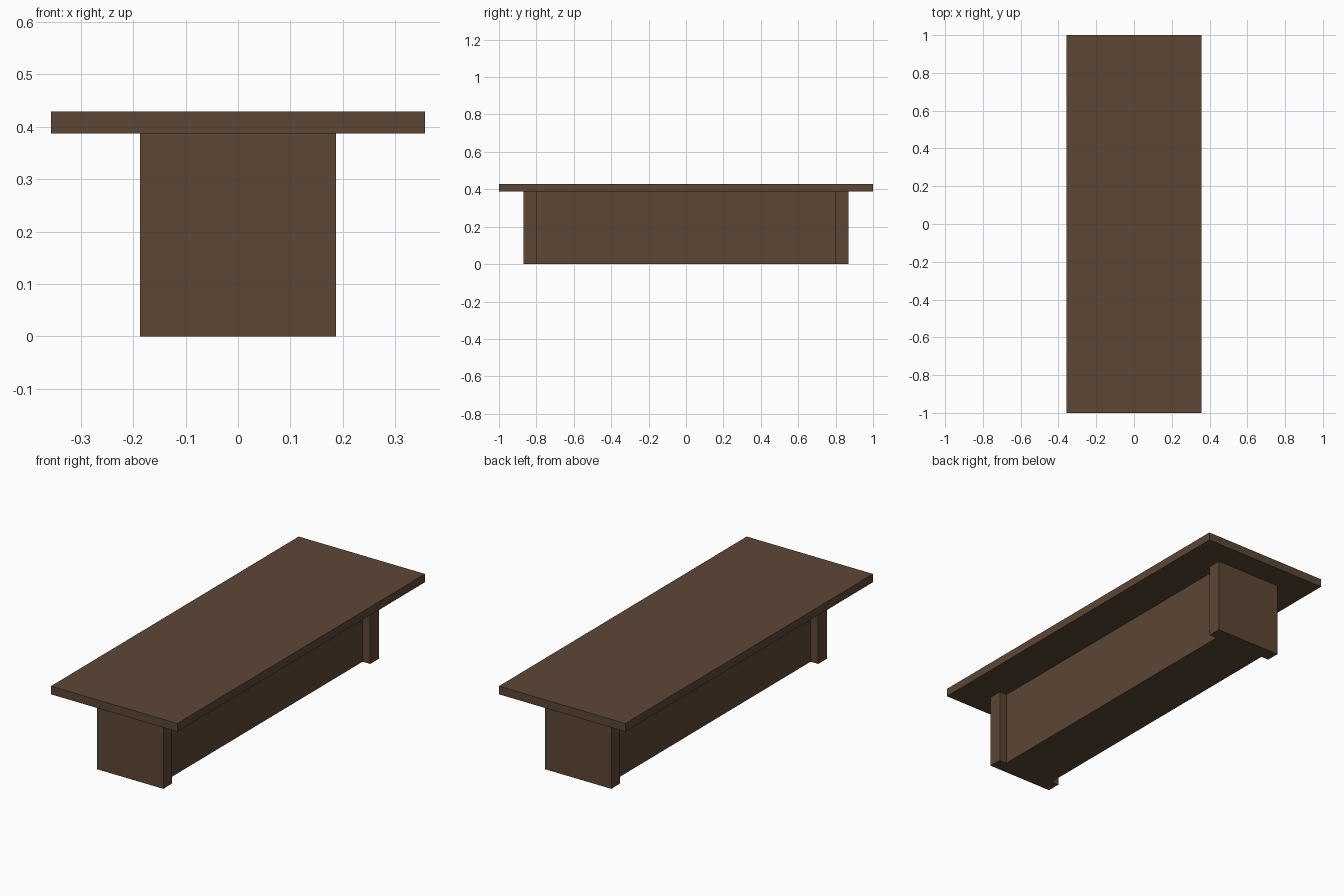
import bpy

if "Cube" in bpy.data.objects:
    bpy.data.objects.remove(bpy.data.objects["Cube"])

# One dark brown wood for the whole table
wood = bpy.data.materials.new("dark brown wood")
wood.diffuse_color = (0.107, 0.063, 0.036, 1.0)
wood.use_nodes = True
wood.node_tree.nodes["Principled BSDF"].inputs["Base Color"].default_value = wood.diffuse_color


def box(name, x, y, z):
    """Box from (min, max) ranges along each axis."""
    r = (x, y, z)
    bpy.ops.mesh.primitive_cube_add(size=1)
    ob = bpy.context.object
    ob.name = name
    ob.location = [(a + b) / 2 for a, b in r]
    ob.scale = [b - a for a, b in r]
    bpy.ops.object.transform_apply(location=True, rotation=False, scale=True)
    ob.data.materials.append(wood)
    return ob


TOP_Z, H = 0.387, 0.429

# Table top slab
box("table_top", (-0.357, 0.357), (-1, 1), (TOP_Z, H))

# Central base body between the end panels
box("base_body", (-0.144, 0.144), (-0.8, 0.8), (0, TOP_Z))

# Wider end panels
box("front_end_panel", (-0.187, 0.187), (-0.87, -0.8), (0, TOP_Z))
box("back_end_panel", (-0.187, 0.187), (0.8, 0.87), (0, TOP_Z))
